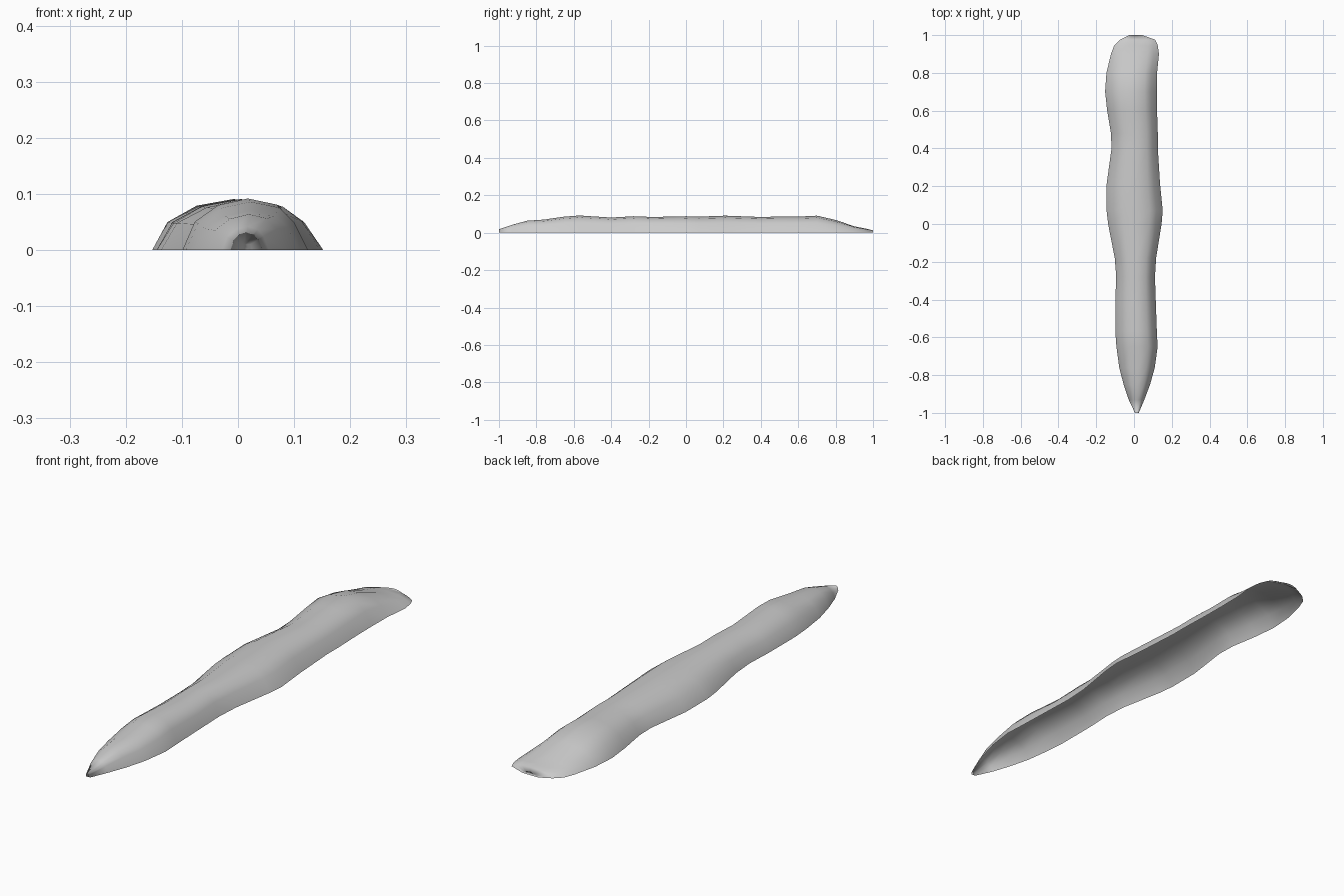
import bpy, bmesh

# Stations along the length: y, left edge, right edge, crest height
stations = [
    (-1.00, 0.005, 0.025, 0.018), (-0.93, -0.028, 0.055, 0.042),
    (-0.85, -0.055, 0.085, 0.064), (-0.76, -0.078, 0.11, 0.070),
    (-0.65, -0.093, 0.125, 0.086), (-0.57, -0.099, 0.121, 0.092),
    (-0.40, -0.099, 0.115, 0.081), (-0.28, -0.094, 0.111, 0.088),
    (-0.18, -0.102, 0.117, 0.084), (0.00, -0.137, 0.146, 0.088),
    (0.07, -0.145, 0.152, 0.086), (0.21, -0.145, 0.138, 0.091),
    (0.40, -0.119, 0.126, 0.084), (0.48, -0.122, 0.126, 0.086),
    (0.60, -0.142, 0.122, 0.086), (0.70, -0.153, 0.121, 0.091),
    (0.80, -0.146, 0.122, 0.068), (0.90, -0.122, 0.132, 0.034),
    (0.945, -0.105, 0.126, 0.025), (0.975, -0.074, 0.113, 0.019),
    (1.00, -0.025, 0.045, 0.012),
]
# Half-dome section: position across the width, fraction of crest height
section = [(-1, 0), (-0.8, 0.55), (-0.42, 0.87), (0.06, 1),
           (0.53, 0.88), (0.77, 0.58), (1, 0)]

# Hollow, open-bottomed ridge lofted through the stations
bm = bmesh.new()
rows = []
for y, left, right, height in stations:
    mid, half = (left + right) / 2, (right - left) / 2
    rows.append([bm.verts.new((mid + half * u, y, height * v)) for u, v in section])
for a, b in zip(rows, rows[1:]):
    for i in range(len(section) - 1):
        bm.faces.new((a[i], a[i + 1], b[i + 1], b[i]))

# Small end caps
bm.faces.new(rows[0])
bm.faces.new(rows[-1][::-1])
for f in bm.faces:
    f.smooth = True
bm.normal_update()
if sum(f.normal.z for f in bm.faces) < 0:
    bmesh.ops.reverse_faces(bm, faces=bm.faces[:])

mesh = bpy.data.meshes.new("long_ridge")
bm.to_mesh(mesh)
bm.free()
ridge = bpy.data.objects.new("long_ridge", mesh)
bpy.context.collection.objects.link(ridge)
